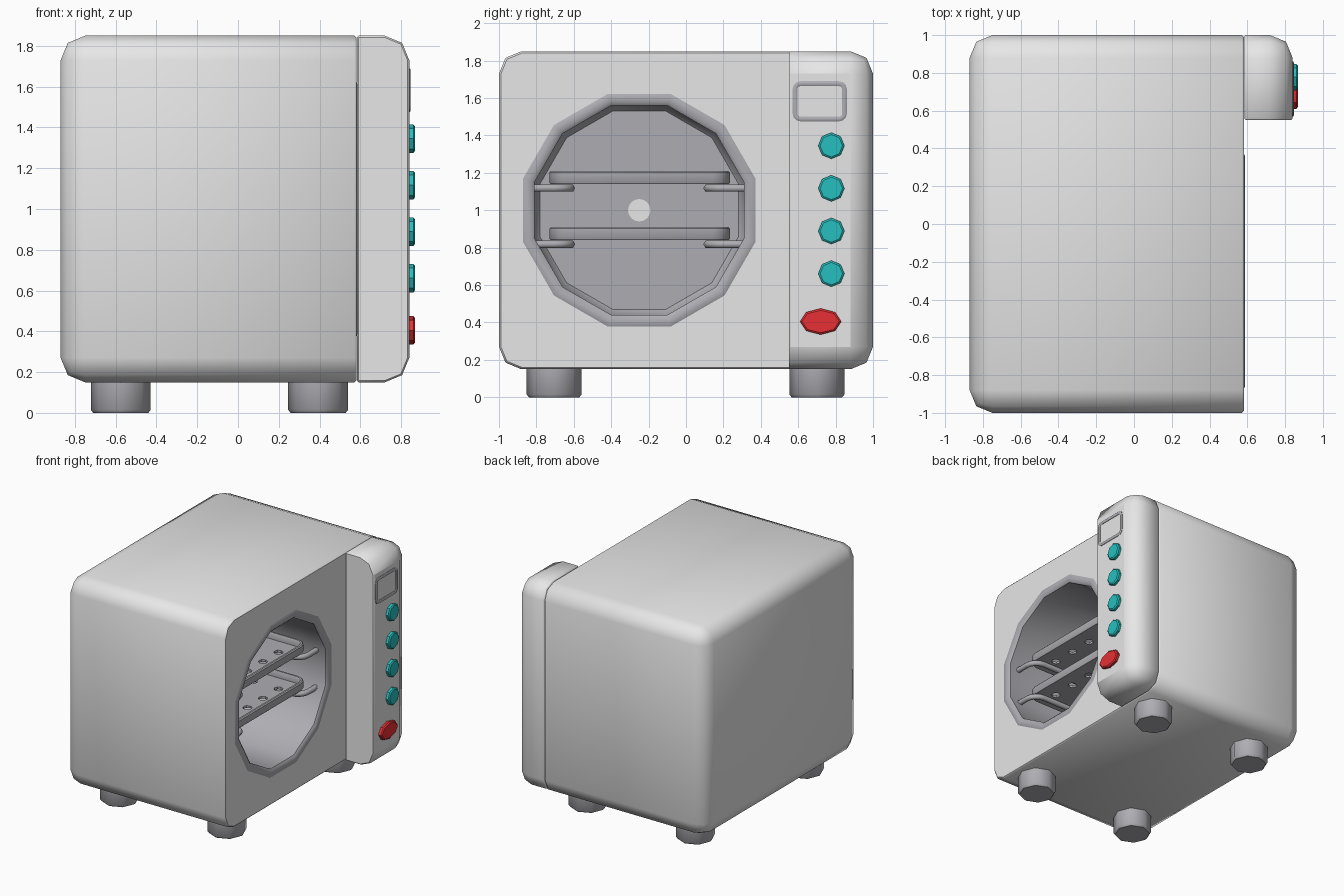
import bpy, bmesh, math
from mathutils import Vector

if "Cube" in bpy.data.objects:
    bpy.data.objects.remove(bpy.data.objects["Cube"])


def material(name, col):
    m = bpy.data.materials.new(name)
    m.diffuse_color = (*col, 1)
    m.use_nodes = True
    m.node_tree.nodes["Principled BSDF"].inputs["Base Color"].default_value = m.diffuse_color
    return m


LIGHT = material("light_grey", (0.80, 0.80, 0.80))
GREY = material("steel_grey", (0.42, 0.42, 0.45))
TEAL = material("teal", (0.02, 0.52, 0.52))
RED = material("red", (0.80, 0.03, 0.035))

CY, CZ = -0.25, 1.0          # chamber axis
FRONT = 0.582                # door face


def finish(bm, name, mat, angle=50):
    me = bpy.data.meshes.new(name)
    bm.to_mesh(me)
    bm.free()
    me.materials.append(mat)
    me.shade_smooth()
    me.set_sharp_from_angle(angle=math.radians(angle))
    ob = bpy.data.objects.new(name, me)
    bpy.context.collection.objects.link(ob)
    return ob


def ring(bm, pts):
    return [bm.verts.new(p) for p in pts]


def bridge(bm, a, b):
    n = len(a)
    for i in range(n):
        bm.faces.new((a[i], a[(i + 1) % n], b[(i + 1) % n], b[i]))


def loop_edges(bm, vs):
    out = []
    for i, v in enumerate(vs):
        w = vs[(i + 1) % len(vs)]
        out.append(bm.edges.get((v, w)) or bm.edges.new((v, w)))
    return out


def loft(name, loops, mat, caps=(True, True), closed=False, angle=50):
    bm = bmesh.new()
    rs = [ring(bm, l) for l in loops]
    for a, b in zip(rs, rs[1:]):
        bridge(bm, a, b)
    if closed:
        bridge(bm, rs[-1], rs[0])
    if caps[0]:
        bm.faces.new(rs[0])
    if caps[1]:
        bm.faces.new(rs[-1])
    bmesh.ops.recalc_face_normals(bm, faces=bm.faces)
    return finish(bm, name, mat, angle)


def poly(n, ru, rv, cu, cv, phase=0.0):
    return [(cu + ru * math.cos(2 * math.pi * i / n + phase),
             cv + rv * math.sin(2 * math.pi * i / n + phase)) for i in range(n)]


def round_rect(u0, u1, v0, v1, r, seg=3):
    pts = []
    for k, (u, v) in enumerate(((u1 - r, v1 - r), (u0 + r, v1 - r),
                                (u0 + r, v0 + r), (u1 - r, v0 + r))):
        for j in range(seg + 1):
            a = math.pi / 2 * (k + j / seg)
            pts.append((u + r * math.cos(a), v + r * math.sin(a)))
    return pts


def at_x(pts, x):
    return [(x, u, v) for u, v in pts]


def at_z(pts, z):
    return [(u, v, z) for u, v in pts]


def dodecagon(x, apothem):
    r = apothem / math.cos(math.pi / 12)
    return at_x(poly(12, r, r, CY, CZ, math.pi / 12), x)


def box(lo, hi):
    bm = bmesh.new()
    bmesh.ops.create_cube(bm, size=1)
    lo, hi = Vector(lo), Vector(hi)
    for v in bm.verts:
        v.co = Vector(lo[i] + (v.co[i] + 0.5) * (hi[i] - lo[i]) for i in range(3))
    return bm


def bevel(bm, test, width, seg):
    es = [e for e in bm.edges if test(e.verts[0].co, e.verts[1].co)]
    bmesh.ops.bevel(bm, geom=es, offset=width, offset_type='OFFSET',
                    segments=seg, profile=0.5, affect='EDGES')


def both(axis, val):
    return lambda a, b: abs(a[axis] - val) < 1e-4 and abs(b[axis] - val) < 1e-4


# Cabinet: rounded everywhere but the door face, which has a twelve-sided opening
bm = box((-0.87, -1, 0.15), (FRONT, 1, 1.85))
on_front = both(0, FRONT)
bevel(bm, lambda a, b: not on_front(a, b), 0.12, 2)
bevel(bm, on_front, 0.01, 1)
bm.faces.ensure_lookup_table()
face = max((f for f in bm.faces if f.normal.x > 0.99), key=lambda f: f.calc_area())
edges = list(face.edges)
bmesh.ops.delete(bm, geom=[face], context='FACES_ONLY')
edges += loop_edges(bm, ring(bm, dodecagon(FRONT, 0.62)))
bmesh.ops.triangle_fill(bm, edges=edges, use_beauty=True, normal=(1, 0, 0))
bm.normal_update()
for f in bm.faces:
    if f.calc_center_median().x > FRONT - 1e-4 and f.normal.x < 0:
        f.normal_flip()
cabinet = finish(bm, "cabinet", LIGHT)
for p in cabinet.data.polygons:
    if p.normal.x > 0.99:
        p.use_smooth = False

# Control panel: outer edges rounded, inner side flat
X0, X1 = 0.584, 0.84
bm = box((X0, 0.55, 0.15), (X1, 1, 1.85))
on_back, on_side = both(0, X0), both(1, 0.55)
bevel(bm, lambda a, b: not on_back(a, b) and not on_side(a, b), 0.12, 2)
bevel(bm, lambda a, b: on_back(a, b) or on_side(a, b), 0.008, 1)
panel = finish(bm, "control_panel", LIGHT)
for p in panel.data.polygons:
    if p.normal.x > 0.99 or p.normal.y < -0.99:
        p.use_smooth = False

# Chamber: rim and liner in one open shell facing inwards
profile = [(0.580, 0.627), (0.587, 0.612), (0.587, 0.578), (0.572, 0.56),
           (-0.64, 0.56), (-0.68, 0.53)]
chamber = loft("chamber", [dodecagon(x, a) for x, a in profile], GREY,
               caps=(False, True), angle=40)
cap = max(chamber.data.polygons, key=lambda p: len(p.vertices))
if cap.normal.x < 0:
    chamber.data.flip_normals()

# Vent on the chamber's back wall
vent = poly(16, 0.06, 0.06, CY, CZ)
loft("chamber_vent", [at_x(vent, -0.681), at_x(vent, -0.674)], LIGHT)


# Trays with a raised lip and round holes
def tray(name, z):
    x0, x1, y0, y1, t = -0.50, 0.47, -0.73, 0.235, 0.028

    def rr(d):
        return round_rect(x0 + d, x1 - d, y0 + d, y1 - d, 0.09 - d)
    bm = bmesh.new()
    rs = [ring(bm, at_z(rr(d), z + h)) for d, h in
          ((0.006, 0), (0, 0.008), (0, 0.062), (0.008, 0.07), (t - 0.006, 0.07),
           (t, 0.062), (t, 0.018))]
    for a, b in zip(rs, rs[1:]):
        bridge(bm, a, b)
    low, high = loop_edges(bm, rs[0]), loop_edges(bm, rs[-1])
    for i in range(4):
        for j in range(4):
            hole = poly(8, 0.035, 0.035, 0.33 - 0.23 * i, 0.05 - 0.2 * j)
            a, b = ring(bm, at_z(hole, z)), ring(bm, at_z(hole, z + 0.018))
            bridge(bm, a, b)
            low += loop_edges(bm, a)
            high += loop_edges(bm, b)
    bmesh.ops.triangle_fill(bm, edges=low, use_beauty=True, normal=(0, 0, -1))
    bmesh.ops.triangle_fill(bm, edges=high, use_beauty=True, normal=(0, 0, 1))
    bmesh.ops.recalc_face_normals(bm, faces=bm.faces)
    finish(bm, name, GREY, 40)


# Bent rods that carry a tray from the chamber wall
def rail(name, z, s):
    r, pts = 0.09, [(0.49, 0.56)]
    for k in range(5):
        a = math.pi / 2 * k / 4
        pts.append((0.49 - r + r * math.cos(a), 0.365 + r - r * math.sin(a)))
    pts += [(-x - 0.03, d) for x, d in reversed(pts)]
    cu = bpy.data.curves.new(name, 'CURVE')
    cu.dimensions = '3D'
    cu.bevel_depth, cu.bevel_resolution, cu.use_fill_caps = 0.022, 1, True
    sp = cu.splines.new('POLY')
    sp.points.add(len(pts) - 1)
    for p, (x, d) in zip(sp.points, pts):
        p.co = (x, CY + s * d, z, 1)
    cu.materials.append(GREY)
    bpy.context.collection.objects.link(bpy.data.objects.new(name, cu))


for label, z in (("lower", 0.84), ("upper", 1.14)):
    tray(label + "_tray", z)
    rail(label + "_left_rail", z - 0.022, -1)
    rail(label + "_right_rail", z - 0.022, 1)


# Buttons
def button(name, y, z, ry, rz, mat):
    loft(name, [at_x(poly(8, ry - d, rz - d, y, z), x) for x, d in
                ((0.835, 0), (0.860, 0), (0.868, 0.01))], mat, angle=30)


for i in range(4):
    button(f"button_{i + 1}", 0.777, 1.345 - 0.228 * i, 0.07, 0.07, TEAL)
button("power_button", 0.72, 0.405, 0.11, 0.07, RED)

# Display frame
loft("display_frame", [at_x(round_rect(0.57 + d, 0.86 - d, 1.475 + d, 1.69 - d, 0.042 - d), x)
                       for x, d in ((0.835, 0), (0.843, 0), (0.847, 0.006),
                                    (0.847, 0.02), (0.843, 0.026), (0.835, 0.026))],
     GREY, caps=(False, False), closed=True)

# Feet
for sx, x in (("back", -0.575), ("door", 0.393)):
    for sy, y in (("left", -0.705), ("right", 0.70)):
        loft(f"{sx}_{sy}_foot", [at_z(poly(8, 0.147 - d, 0.147 - d, x, y), z) for z, d in
                                 ((0, 0.012), (0.015, 0), (0.155, 0))], GREY)
